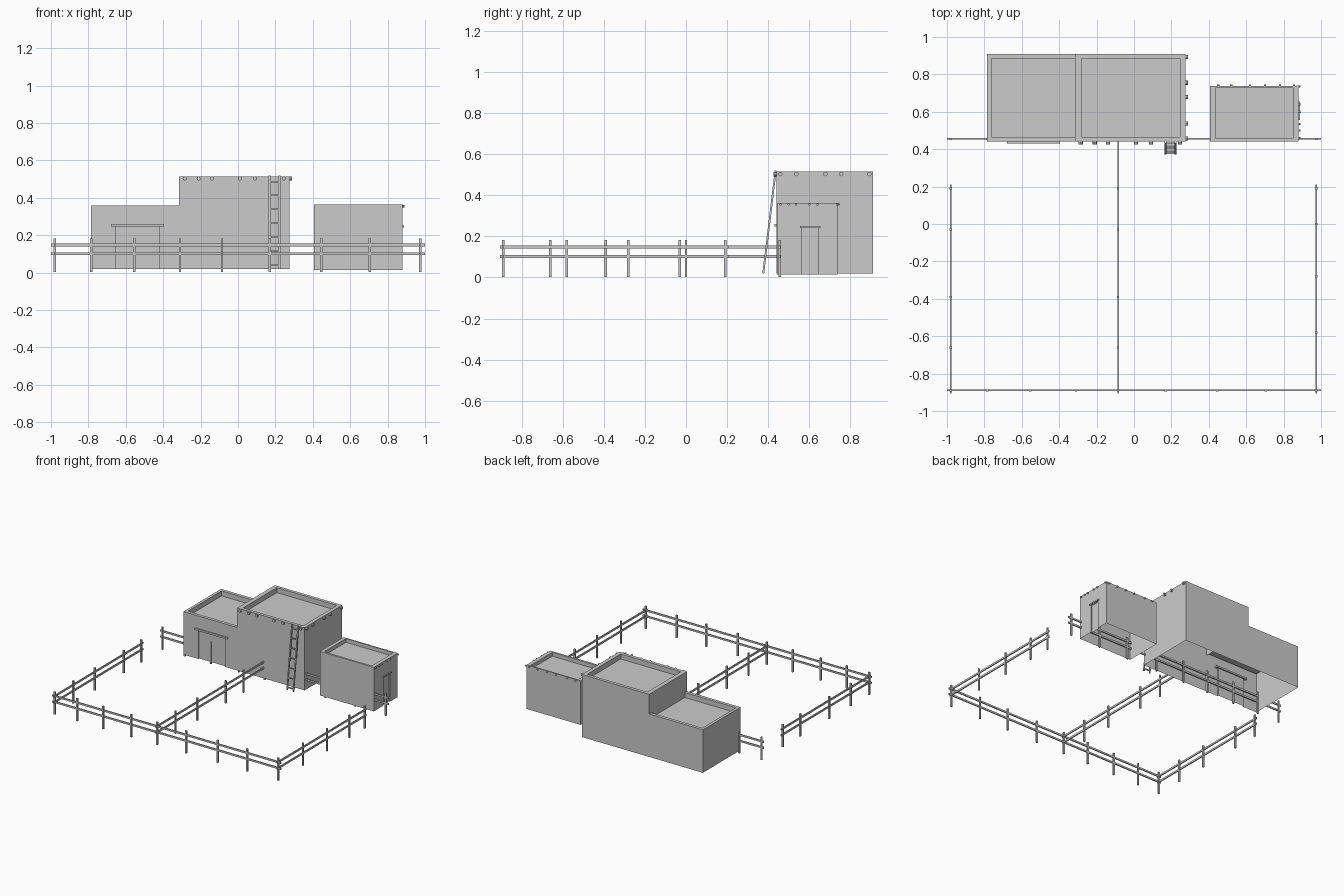
import bpy, bmesh, math
from mathutils import Vector

if "Cube" in bpy.data.objects:
    bpy.data.objects.remove(bpy.data.objects["Cube"])


def make(name, bm, fix_normals=True):
    bmesh.ops.remove_doubles(bm, verts=bm.verts, dist=1e-5)
    if fix_normals:
        bmesh.ops.recalc_face_normals(bm, faces=bm.faces)
    me = bpy.data.meshes.new(name)
    bm.to_mesh(me)
    bm.free()
    ob = bpy.data.objects.new(name, me)
    bpy.context.collection.objects.link(ob)
    return ob


def quad(bm, *pts):
    bm.faces.new([bm.verts.new(p) for p in pts])


def box(bm, x0, x1, y0, y1, z0, z1):
    vs = bmesh.ops.create_cube(bm, size=1)["verts"]
    for v in vs:
        v.co = Vector((x0 + (v.co.x + .5) * (x1 - x0),
                       y0 + (v.co.y + .5) * (y1 - y0),
                       z0 + (v.co.z + .5) * (z1 - z0)))


def wall(bm, a, b, z0, z1, door=None, depth=0.01):
    """Outward-facing wall from a to b (anticlockwise), optional recessed doorway (s0, s1, top)."""
    a, b = Vector((*a, 0)), Vector((*b, 0))
    u = (b - a).normalized()
    inward = Vector((-u.y, u.x, 0)) * depth
    w = (b - a).length

    def P(s, z, inn=0):
        return a + u * s + inward * inn + Vector((0, 0, z))

    if not door:
        quad(bm, P(0, z0), P(w, z0), P(w, z1), P(0, z1))
        return
    s0, s1, t = door
    quad(bm, P(0, z0), P(s0, z0), P(s0, z1), P(0, z1))
    quad(bm, P(s1, z0), P(w, z0), P(w, z1), P(s1, z1))
    quad(bm, P(s0, t), P(s1, t), P(s1, z1), P(s0, z1))
    quad(bm, P(s0, z0, 1), P(s1, z0, 1), P(s1, t, 1), P(s0, t, 1))
    quad(bm, P(s0, z0), P(s0, z0, 1), P(s0, t, 1), P(s0, t))
    quad(bm, P(s1, z0, 1), P(s1, z0), P(s1, t), P(s1, t, 1))
    quad(bm, P(s0, t), P(s0, t, 1), P(s1, t, 1), P(s1, t))


def block(name, outer, inner, z0, z1, drop, doors={}, bases={}, skip=()):
    """Open-bottomed building: four walls, parapet rim and sunken flat roof."""
    bm = bmesh.new()

    def corners(r):
        return [(r[0], r[2]), (r[1], r[2]), (r[1], r[3]), (r[0], r[3])]

    o, n = corners(outer), corners(inner)
    zf = z1 - drop
    for i, side in enumerate(("front", "right", "back", "left")):
        j = (i + 1) % 4
        if side in skip:
            continue
        wall(bm, o[i], o[j], bases.get(side, z0), z1, doors.get(side))
        quad(bm, (*o[i], z1), (*o[j], z1), (*n[j], z1), (*n[i], z1))
        quad(bm, (*n[i], z1), (*n[j], z1), (*n[j], zf), (*n[i], zf))
    quad(bm, *[(*p, zf) for p in n])
    return make(name, bm, False)


# Adobe buildings
block("house_low_wing", (-.785, -.315, .44, .91), (-.763, -.315, .465, .885),
      .02, .36, .04, doors={"front": (.13, .365, .25)}, skip=("right",))
block("house_tall_block", (-.315, .275, .44, .91), (-.28, .245, .465, .885),
      .02, .515, .04, bases={"left": .32})
block("shed", (.407, .88, .442, .738), (.435, .85, .458, .728),
      .015, .363, .03, doors={"right": (.123, .203, .245)})

# Door lintels
bm = bmesh.new()
box(bm, -.68, -.395, .43, .46, .247, .26)
make("house_lintel", bm)
bm = bmesh.new()
box(bm, .865, .888, .555, .655, .241, .251)
make("shed_lintel", bm)


# Projecting roof beam ends
def beam(bm, c, axis, r, length):
    res = bmesh.ops.create_cone(bm, cap_ends=True, segments=8, radius1=r, radius2=r, depth=length)
    q = Vector((0, 0, 1)).rotation_difference(Vector(axis))
    for v in res["verts"]:
        v.co = q @ v.co + Vector(c)


bm = bmesh.new()
for x in (-.285, -.21, -.14, .01, .09, .245):
    beam(bm, (x, .438, .503), (0, 1, 0), .011, .024)
for y in (.458, .537, .678, .755, .892):
    beam(bm, (.278, y, .503), (1, 0, 0), .011, .022)
make("house_roof_beams", bm)
bm = bmesh.new()
for y in (.46, .5, .535, .6, .64, .735):
    beam(bm, (.88, y, .355), (1, 0, 0), .006, .022)
for x in (.45, .52, .62, .7, .78, .855):
    beam(bm, (x, .738, .355), (0, 1, 0), .006, .018)
make("shed_roof_beams", bm)

# Leaning ladder
bm = bmesh.new()
foot, head = Vector((0, .376, .02)), Vector((0, .436, .52))
direction = (head - foot).normalized()
for x in (.168, .222):
    vs = bmesh.ops.create_cube(bm, size=1)["verts"]
    q = Vector((0, 0, 1)).rotation_difference(direction)
    for v in vs:
        v.co = q @ Vector((v.co.x * .009, v.co.y * .009, v.co.z * (head - foot).length)) \
            + (foot + head) / 2 + Vector((x, 0, 0))
for i in range(7):
    z = .04 + i * .0745
    y = .376 + .06 * (z - .02) / .5
    box(bm, .163, .227, y - .004, y + .004, z - .004, z + .004)
make("ladder", bm)


# Post and rail fences
def fence(name, axis, at, lo, hi, posts):
    bm = bmesh.new()
    w = .006
    for p in posts:
        x, y = (p, at) if axis == "x" else (at, p)
        box(bm, x - w, x + w, y - w, y + w, .003, .182)
    for z in (.101, .148):
        if axis == "x":
            box(bm, lo, hi, at - .004, at + .004, z - .007, z + .007)
        else:
            box(bm, at - .004, at + .004, lo, hi, z - .007, z + .007)
    make(name, bm)


row = (-.98, -.785, -.555, -.31, -.085, .17, .445, .705, .975)
fence("front_fence", "x", -.89, -1, 1, row)
fence("back_fence", "x", .455, -1, 1, row)
fence("left_fence", "y", -.98, -.905, .21, (-.66, -.39, -.03, .19))
fence("middle_fence", "y", -.085, -.905, .455, (-.66, -.39, -.03, .19))
fence("right_fence", "y", .975, -.905, .21, (-.58, -.28, 0, .19))
